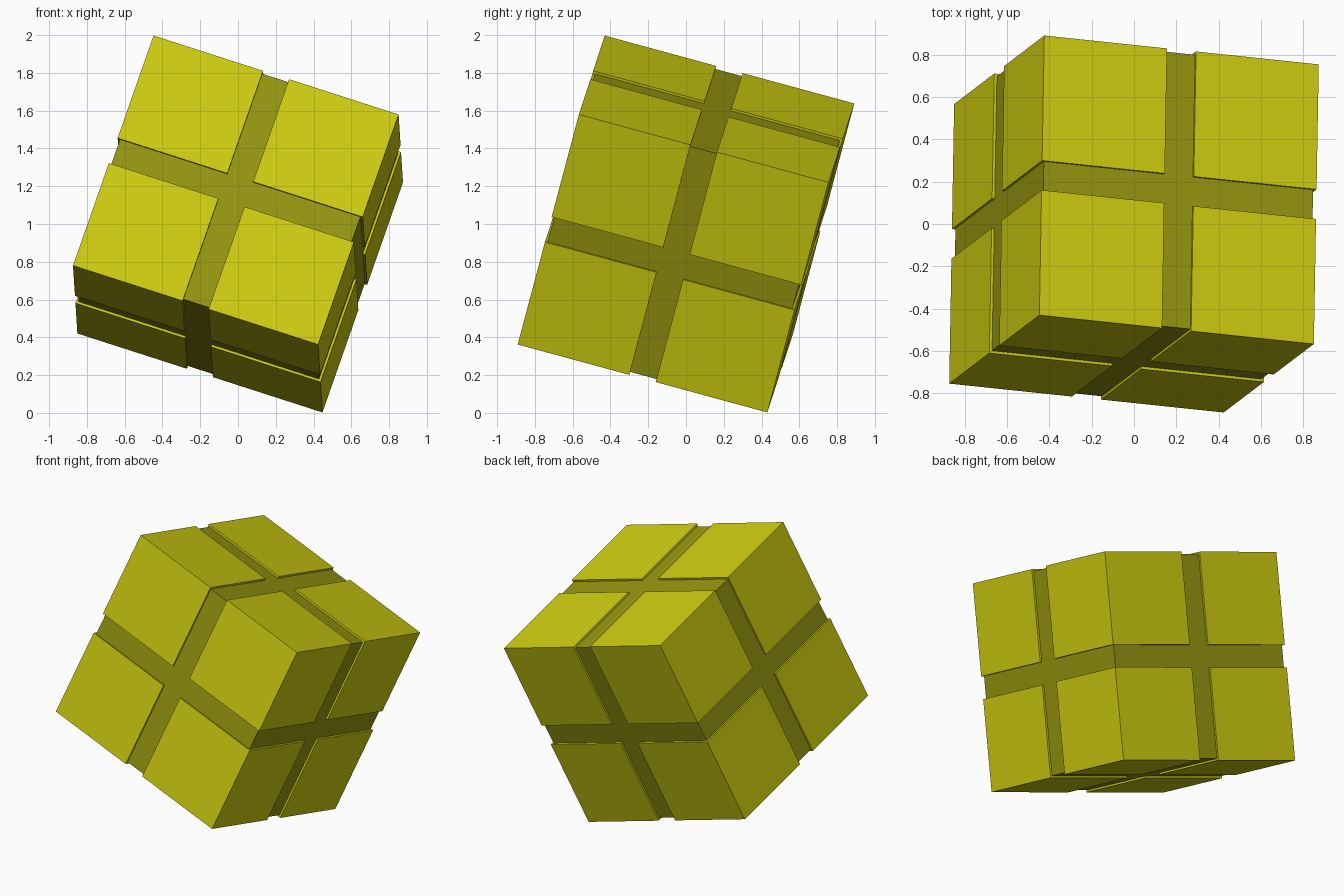
import bpy
from itertools import product
from mathutils import Matrix, Vector

if "Cube" in bpy.data.objects:
    bpy.data.objects.remove(bpy.data.objects["Cube"], do_unlink=True)


def material(name, color):
    mat = bpy.data.materials.new(name)
    mat.use_nodes = True
    mat.diffuse_color = color
    mat.node_tree.nodes["Principled BSDF"].inputs["Base Color"].default_value = color
    return mat


yellow = material("yellow", (0.61, 0.60, 0.005, 1))
olive = material("dark olive", (0.30, 0.30, 0.005, 1))

# Tilt of the whole puzzle: its own three axes in the world
across = Vector((0.950, -0.100, -0.306)).normalized()
depth = Vector((0.015, 0.965, -0.262))
depth = (depth - across * depth.dot(across)).normalized()
up = across.cross(depth)
tilt = Matrix((across, depth, up)).transposed().to_4x4()
placement = Matrix.Translation((0, 0, 1)) @ tilt

size = Vector((1.37, 1.37, 1.33))
gap = 0.145
groove_depth = 0.013


def box(name, center, dims, mat):
    bpy.ops.mesh.primitive_cube_add(size=1)
    obj = bpy.context.object
    obj.name = name
    obj.matrix_world = placement @ Matrix.Translation(center) @ Matrix.Diagonal(dims).to_4x4()
    obj.data.materials.append(mat)


# Dark core that forms the groove floors
inset = Vector((1, 1, 1)) * 2 * groove_depth
box("core", Vector((0, 0, 0)), size - inset, olive)

# Eight corner blocks
block = (size - Vector((gap, gap, gap))) / 2
offset = (block + Vector((gap, gap, gap))) / 2
for sx, sy, sz in product((-1, 1), repeat=3):
    name = "_".join(("corner_block",
                     "top" if sz > 0 else "bottom",
                     "back" if sy > 0 else "front",
                     "left" if sx > 0 else "right"))
    box(name, Vector((sx * offset.x, sy * offset.y, sz * offset.z)), block, yellow)
